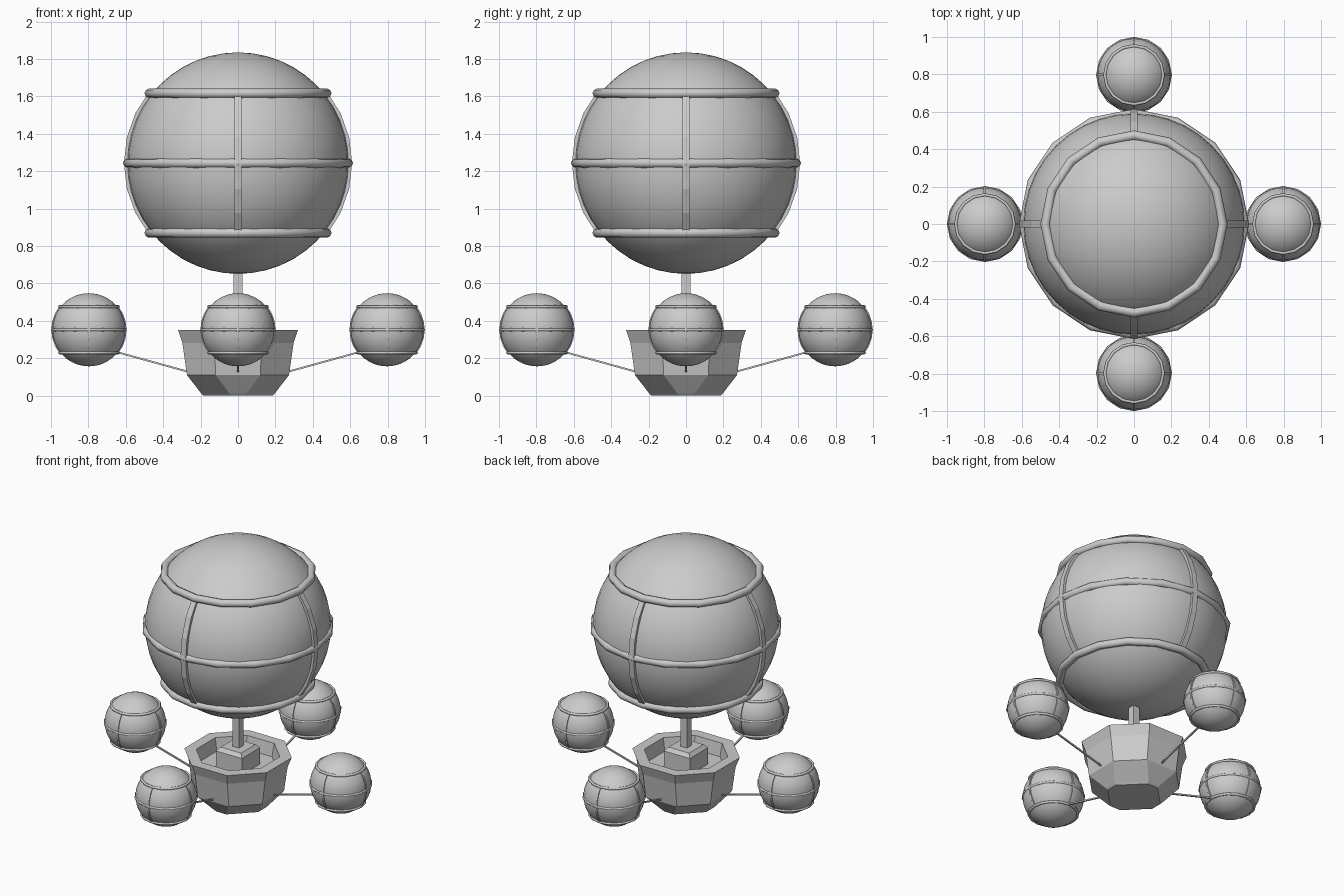
import bpy, bmesh
from math import sin, cos, pi, radians, atan2
from mathutils import Vector, Matrix

if "Cube" in bpy.data.objects:
    bpy.data.objects.remove(bpy.data.objects["Cube"])


def make_object(name, bm, smooth=False):
    bmesh.ops.recalc_face_normals(bm, faces=bm.faces)
    for f in bm.faces:
        f.smooth = smooth
    mesh = bpy.data.meshes.new(name)
    bm.to_mesh(mesh)
    bm.free()
    ob = bpy.data.objects.new(name, mesh)
    bpy.context.collection.objects.link(ob)
    return ob


def loft(bm, rings, closed=False):
    """Join equal-sized rings of points with quads; cap the ends unless closed."""
    vs = [[bm.verts.new(p) for p in r] for r in rings]
    n = len(vs[0])
    for i in range(len(vs) - (0 if closed else 1)):
        a, b = vs[i], vs[(i + 1) % len(vs)]
        for j in range(n):
            k = (j + 1) % n
            bm.faces.new((a[j], a[k], b[k], b[j]))
    if not closed:
        bm.faces.new(vs[0])
        bm.faces.new(vs[-1])


def hoop(name, centre, z, radius, tube):
    bm = bmesh.new()
    rings = []
    for i in range(16):
        a = 2 * pi * i / 16
        rings.append([centre + Vector(((radius + tube * cos(t)) * cos(a),
                                       (radius + tube * cos(t)) * sin(a),
                                       z + tube * sin(t)))
                      for t in (2 * pi * j / 8 for j in range(8))])
    loft(bm, rings, closed=True)
    ob = make_object(name, bm, True)
    bpy.context.view_layer.objects.active = ob
    ob.select_set(True)
    bpy.ops.object.shade_smooth_by_angle(angle=radians(50))
    ob.select_set(False)


def balloon(name, centre, s):
    """Sphere with three hoops and four upright ribs."""
    centre = Vector(centre)
    bm = bmesh.new()
    bmesh.ops.create_uvsphere(bm, u_segments=40, v_segments=24, radius=0.592 * s,
                              matrix=Matrix.Translation(centre))
    make_object(name + "_envelope", bm, True)
    for label, z, r in (("lower", -0.373, 0.474), ("middle", 0, 0.589), ("upper", 0.373, 0.474)):
        hoop(f"{name}_{label}_hoop", centre, z * s, r * s, 0.026 * s)
    bm = bmesh.new()
    for q in range(4):
        rot = Matrix.Rotation(q * pi / 2, 3, 'Z')
        rings = []
        for i in range(7):
            t = radians(-39 + 13 * i)
            rings.append([centre + rot @ Vector((r * s * cos(t), y * s, r * s * sin(t)))
                          for r, y in ((0.57, -0.02), (0.61, -0.02), (0.61, 0.02), (0.57, 0.02))])
        loft(bm, rings)
    make_object(name + "_ribs", bm)


def octagon(z, a, f):
    return [(x, y, z) for x, y in ((f, -a), (a, -f), (a, f), (f, a),
                                   (-f, a), (-a, f), (-a, -f), (-f, -a))]


def square(z, h):
    return [(-h, -h, z), (h, -h, z), (h, h, z), (-h, h, z)]


# Balloons: one large, four small
balloon("main_balloon", (0, 0, 1.243), 1)
D = 0.797
for side, pos in (("right", (D, 0)), ("left", (-D, 0)), ("front", (0, -D)), ("back", (0, D))):
    balloon(side + "_small_balloon", (*pos, 0.352), 0.33)
    # Thin strut from basket wall to small balloon
    bm = bmesh.new()
    rot = Matrix.Rotation(atan2(pos[1], pos[0]), 3, 'Z')
    loft(bm, [[rot @ Vector((x, y, z + dz)) for y, dz in
               ((-.005, -.005), (.005, -.005), (.005, .005), (-.005, .005))]
              for x, z in ((0.25, 0.123), (0.70, 0.247))])
    make_object(side + "_strut", bm)

# Eight-sided basket with a recessed floor
bm = bmesh.new()
loft(bm, [octagon(*s) for s in ((0, .185, .04), (.012, .197, .045), (.11, .273, .12),
                                (.28, .297, .125), (.35, .32, .138),
                                (.35, .25, .106), (.26, .235, .10))])
make_object("basket", bm)

# Burner box with bevelled top, and the square mast
bm = bmesh.new()
loft(bm, [square(.255, .10), square(.375, .10), square(.40, .08)])
make_object("burner_box", bm)
bm = bmesh.new()
loft(bm, [square(.39, .025), square(.67, .025)])
make_object("mast", bm)
